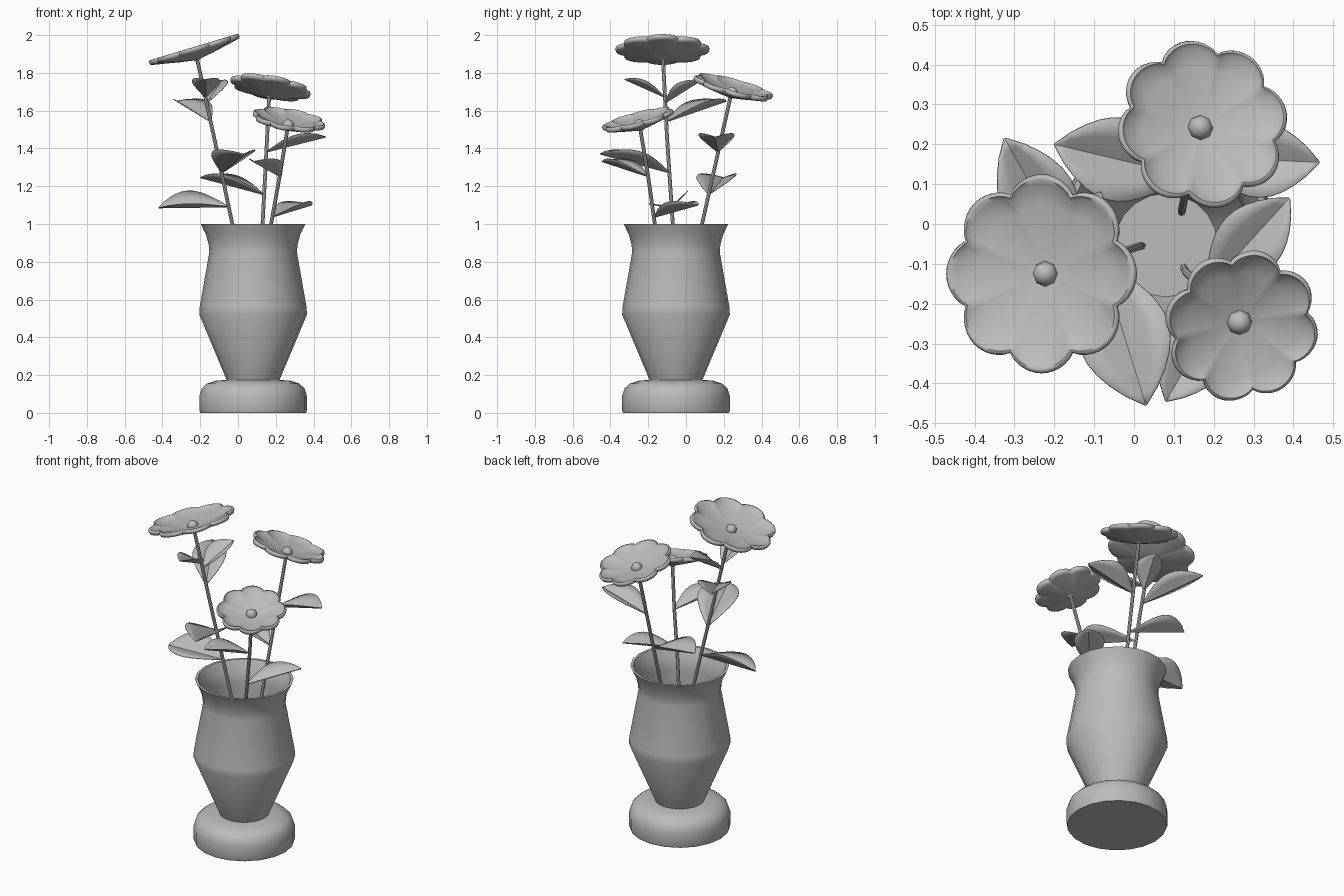
import bpy, bmesh
from math import sin, cos, pi, radians
from mathutils import Vector, Matrix

cube = bpy.data.objects.get("Cube")
if cube:
    bpy.data.objects.remove(cube, do_unlink=True)

grey = bpy.data.materials.new("plain grey")
grey.use_nodes = True
grey.diffuse_color = (0.5, 0.5, 0.5, 1)
grey.node_tree.nodes["Principled BSDF"].inputs["Base Color"].default_value = (0.5, 0.5, 0.5, 1)


def finish(bm, name, angle=40):
    """Turn a bmesh into a smooth-shaded grey object."""
    bmesh.ops.recalc_face_normals(bm, faces=bm.faces)
    mesh = bpy.data.meshes.new(name)
    bm.to_mesh(mesh)
    bm.free()
    obj = bpy.data.objects.new(name, mesh)
    bpy.context.collection.objects.link(obj)
    mesh.materials.append(grey)
    bpy.ops.object.select_all(action='DESELECT')
    obj.select_set(True)
    bpy.context.view_layer.objects.active = obj
    bpy.ops.object.shade_smooth_by_angle(angle=radians(angle))
    return obj


def skin(bm, rings, closed=True):
    """Bridge successive rings of vertices with quads."""
    for a, b in zip(rings, rings[1:]):
        n = len(a)
        for i in range(n if closed else n - 1):
            j = (i + 1) % n
            bm.faces.new((a[i], a[j], b[j], b[i]))


def lathe(name, profile, centre, sides):
    bm = bmesh.new()
    rings = [[bm.verts.new((centre[0] + r * cos(2 * pi * i / sides),
                            centre[1] + r * sin(2 * pi * i / sides), z))
              for i in range(sides)] for r, z in profile]
    skin(bm, rings)
    bm.faces.new(rings[0])
    bm.faces.new(rings[-1])
    return finish(bm, name)


def stem(name, points, radius=0.01, sides=8):
    bm = bmesh.new()
    pts = [Vector(p) for p in points]
    rings = [[bm.verts.new(p + Vector((cos(2 * pi * i / sides), sin(2 * pi * i / sides), 0)) * radius)
              for i in range(sides)] for p in pts]
    skin(bm, rings)
    bm.faces.new(rings[0])
    bm.faces.new(rings[-1])
    return finish(bm, name)


def flower(name, centre, normal, radius, turn):
    """Scalloped dish with a rounded lip and a small button in the middle."""
    bm = bmesh.new()
    steps = 96
    # radius factor, height: upper side from the middle, over the lip, back underneath
    section = [(0.04, -0.036), (0.35, -0.028), (0.7, -0.012), (0.9, 0.0), (0.95, 0.012),
               (0.985, 0.01), (1, 0.0), (0.98, -0.013), (0.9, -0.018), (0.65, -0.03),
               (0.35, -0.045), (0.04, -0.058)]
    rings = []
    for f, h in section:
        ring = []
        for i in range(steps):
            a = 2 * pi * i / steps
            lobe = 0.86 + 0.14 * abs(cos(4 * a)) ** 0.8
            r = radius * f * (1 + (lobe - 1) * f)
            ring.append(bm.verts.new((r * cos(a + turn), r * sin(a + turn), h)))
        rings.append(ring)
    skin(bm, rings)
    bm.faces.new(rings[0])
    bm.faces.new(rings[-1])
    place = Matrix.Translation(centre) @ Vector((0, 0, 1)).rotation_difference(Vector(normal)).to_matrix().to_4x4()
    bm.transform(place)
    finish(bm, name + "_petals", 60)

    bm = bmesh.new()
    bmesh.ops.create_uvsphere(bm, u_segments=8, v_segments=6, radius=0.032)
    bm.transform(place @ Matrix.Translation((0, 0, -0.032)))
    finish(bm, name + "_button", 60)


def leaf(name, base, tip, half_width, roll=0):
    """Pointed leaf folded into a shallow V along its midrib."""
    bm = bmesh.new()
    base, tip = Vector(base), Vector(tip)
    along = (tip - base).normalized()
    side = along.cross(Vector((0, 0, 1))).normalized()
    side = Matrix.Rotation(radians(roll), 3, along) @ side
    up = side.cross(along)
    rows = []
    steps = 12
    for k in range(steps + 1):
        t = k / steps
        w = half_width * 1.03 * max(sin(pi * t ** 1.2), 0.0) ** 0.85 + 0.002
        row = []
        for s in (-1, -0.5, 0, 0.5, 1):
            lift = (0.62 * abs(s) - 0.1 * s * s) * w
            row.append(bm.verts.new(base.lerp(tip, t) + side * s * w + up * lift))
        rows.append(row)
    skin(bm, rows, closed=False)
    obj = finish(bm, name, 50)
    thick = obj.modifiers.new("thickness", 'SOLIDIFY')
    thick.thickness = 0.004
    thick.offset = 0


# Vase: spreading foot, pinched waist, shoulder, flared lip, hollow inside
lathe("vase", [(0.28, 0), (0.285, 0.015), (0.285, 0.09), (0.272, 0.13), (0.245, 0.155),
               (0.2, 0.17), (0.14, 0.175), (0.285, 0.52), (0.283, 0.56), (0.232, 0.85),
               (0.235, 0.89), (0.25, 0.945), (0.277, 1.0), (0.262, 1.0), (0.235, 0.945),
               (0.218, 0.87), (0.268, 0.56), (0.268, 0.52), (0.13, 0.2)],
      (0.08, -0.053), 20)

# Stems, bent upright inside the vase
stem("left_stem", [(0.02, -0.055, 0.2), (0.015, -0.055, 0.78), (-0.03, -0.07, 1.0),
                   (-0.125, -0.1, 1.45), (-0.218, -0.122, 1.88)])
stem("back_stem", [(0.12, 0.03, 0.2), (0.12, 0.035, 0.78), (0.13, 0.085, 1.0),
                   (0.15, 0.17, 1.38), (0.165, 0.237, 1.68)])
stem("right_stem", [(0.125, -0.11, 0.2), (0.13, -0.12, 0.75), (0.175, -0.165, 1.0),
                    (0.22, -0.2, 1.25), (0.263, -0.243, 1.51)])

# Flower heads
flower("left_flower", (-0.232, -0.125, 1.925), (-0.3, 0, 1), 0.25, 0)
flower("back_flower", (0.172, 0.25, 1.725), (0.17, 0.26, 1), 0.218, radians(10))
flower("right_flower", (0.27, -0.255, 1.553), (0.16, -0.26, 1), 0.197, radians(-12))

# Leaves
leaf("left_low_leaf", (-0.045, -0.072, 1.09), (-0.42, -0.08, 1.085), 0.105, -18)
leaf("left_front_leaf", (-0.085, -0.087, 1.27), (0.03, -0.455, 1.37), 0.11)
leaf("left_back_leaf", (-0.145, -0.105, 1.54), (-0.325, 0.215, 1.65), 0.09)
leaf("left_top_front_leaf", (-0.17, -0.112, 1.67), (-0.17, -0.325, 1.765), 0.07)
leaf("left_top_back_leaf", (-0.165, -0.11, 1.64), (-0.085, 0.08, 1.76), 0.07)
leaf("back_low_leaf", (0.137, 0.12, 1.155), (-0.2, 0.2, 1.245), 0.1)
leaf("back_high_leaf", (0.148, 0.168, 1.38), (0.465, 0.155, 1.46), 0.09)
leaf("right_low_leaf", (0.178, -0.168, 1.035), (0.39, 0.065, 1.1), 0.08)
leaf("right_high_leaf", (0.222, -0.2, 1.25), (0.08, -0.445, 1.33), 0.08)
